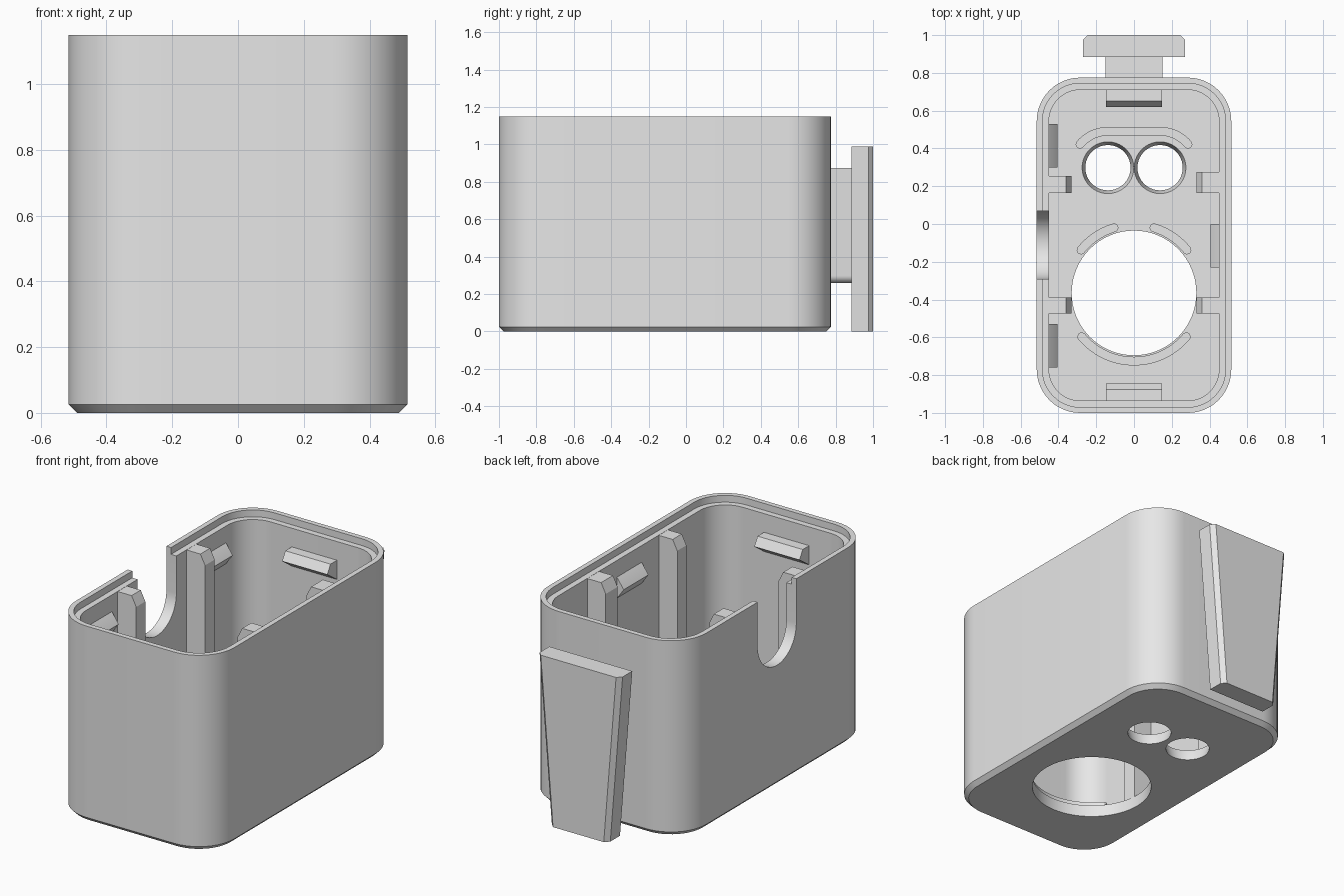
import bpy, bmesh, math
from mathutils import Vector

if "Cube" in bpy.data.objects:
    bpy.data.objects.remove(bpy.data.objects["Cube"])

grey = bpy.data.materials.new("plain_grey")
grey.diffuse_color = (0.8, 0.8, 0.8, 1)
grey.use_nodes = True
grey.node_tree.nodes["Principled BSDF"].inputs["Base Color"].default_value = grey.diffuse_color

CY, HX, HY, R = -0.1125, 0.515, 0.8875, 0.23   # case centre, half sizes, corner radius
TOP, LEDGE, FLOOR, WALL = 1.15, 1.11, 0.07, 0.065


def make(name, rings, smooth=True):
    """Loft closed rings of points and cap both ends."""
    bm = bmesh.new()
    loops = [[bm.verts.new(p) for p in ring] for ring in rings]
    n = len(loops[0])
    for a, b in zip(loops, loops[1:]):
        for i in range(n):
            j = (i + 1) % n
            bm.faces.new((a[i], a[j], b[j], b[i]))
    bm.faces.new(loops[0][::-1])
    bm.faces.new(loops[-1])
    bmesh.ops.recalc_face_normals(bm, faces=bm.faces)
    me = bpy.data.meshes.new(name)
    bm.to_mesh(me)
    bm.free()
    me.materials.append(grey)
    ob = bpy.data.objects.new(name, me)
    bpy.context.collection.objects.link(ob)
    if smooth:
        shade(ob)
    return ob


def shade(ob):
    bpy.ops.object.select_all(action='DESELECT')
    ob.select_set(True)
    bpy.context.view_layer.objects.active = ob
    bpy.ops.object.shade_smooth_by_angle(angle=math.radians(20))


def prism(name, pts, axis, lo, hi):
    """Extrude a 2D outline along one axis."""
    place = {'x': lambda u, v, t: (t, u, v),
             'y': lambda u, v, t: (u, t, v),
             'z': lambda u, v, t: (u, v, t)}[axis]
    return make(name, [[place(u, v, t) for u, v in pts] for t in (lo, hi)])


def arc(cx, cy, r, a0, a1, n=16):
    return [(cx + r * math.cos(math.radians(a0 + (a1 - a0) * i / n)),
             cy + r * math.sin(math.radians(a0 + (a1 - a0) * i / n))) for i in range(n + 1)]


def rounded(inset, z):
    x, y, r = HX - R, HY - R, R - inset
    pts = []
    for sx, sy, a in ((1, 1, 0), (-1, 1, 90), (-1, -1, 180), (1, -1, 270)):
        pts += arc(sx * x, CY + sy * y, r, a, a + 90, 12)
    return [(u, v, z) for u, v in pts]


def circle(cx, cy, r, z, n=64):
    return [(u, v, z) for u, v in arc(cx, cy, r, 0, 360, n)[:-1]]


def cut(ob, cutter):
    mod = ob.modifiers.new("cut", 'BOOLEAN')
    mod.operation, mod.solver, mod.object = 'DIFFERENCE', 'EXACT', cutter
    cutter.hide_render = True
    bpy.context.view_layer.objects.active = ob
    bpy.ops.object.modifier_apply(modifier=mod.name)
    bpy.data.objects.remove(cutter)


# Open case with chamfered base and stepped rim
case = make("case", [rounded(0.025, 0), rounded(0, 0.025), rounded(0, TOP),
                     rounded(0.03, TOP), rounded(0.03, LEDGE),
                     rounded(WALL, LEDGE), rounded(WALL, FLOOR)], False)

# Floor openings: one large, two small flared
cut(case, make("large_hole", [circle(0, -0.365, 0.33, z) for z in (-0.1, 0.2)], False))
for s in (-1, 1):
    cut(case, make("small_hole", [circle(s * 0.138, 0.298, r, z, 40) for r, z in
                                  ((0.12, -0.1), (0.12, 0.01), (0.137, FLOOR), (0.137, 0.2))], False))

# U-shaped cable slot in the left wall
slot = arc(-0.11, 0.89, 0.18, 180, 360, 24) + [(0.07, 1.3), (-0.29, 1.3)]
cut(case, prism("slot_cutter", slot, 'x', -0.6, -0.42))
shade(case)


# Low curved ribs on the floor
def rib(name, path, w=0.023):
    p = [Vector(q) for q in path]
    left, right = [], []
    for i, q in enumerate(p):
        d = (p[min(i + 1, len(p) - 1)] - p[max(i - 1, 0)]).normalized()
        nrm = Vector((-d.y, d.x)) * w
        left.append(q + nrm)
        right.append(q - nrm)

    def cap(c, start):
        a = math.degrees(math.atan2(start.y - c.y, start.x - c.x))
        return [Vector(q) for q in arc(c.x, c.y, w, a, a - 180, 8)[1:-1]]
    outline = left + cap(p[-1], left[-1]) + right[::-1] + cap(p[0], right[0])
    prism(name, [tuple(q) for q in outline], 'z', FLOOR - 0.005, FLOOR + 0.025)


rib("large_rib_front", arc(0, -0.365, 0.361, -140, -40, 28))
rib("large_rib_left", arc(0, -0.365, 0.361, 141, 107))
rib("large_rib_right", arc(0, -0.365, 0.361, 73, 39))
rib("small_rib", arc(-0.138, 0.298, 0.193, 140, 90, 10) + arc(0.138, 0.298, 0.193, 90, 40, 10))

# Corner posts with chamfered tops
for s in (-1, 1):
    for name, y0, y1 in (("front_post", -0.475, -0.39),
                         ("back_post", 0.165, 0.255 if s < 0 else 0.275)):
        pts = [(s * 0.46, FLOOR - 0.01), (s * 0.33, FLOOR - 0.01), (s * 0.33, 1.05),
               (s * 0.36, LEDGE - 0.001), (s * 0.46, LEDGE - 0.001)]
        prism(name, pts, 'y', y0, y1)

# Snap catches on the end walls
for name, wall, s in (("back_catch", 0.72, -1), ("front_catch", -0.945, 1)):
    pts = [(wall, 1.0), (wall + s * 0.07, 1.0), (wall + s * 0.10, 0.95), (wall, 0.88)]
    prism(name, pts, 'x', -0.147, 0.147)

# Snap catches on the side walls
for name, s, y0, y1 in (("left_catch_back", -1, 0.30, 0.53),
                        ("left_catch_front", -1, -0.76, -0.53),
                        ("right_catch", 1, -0.23, 0.0)):
    pts = [(s * 0.46, 1.02), (s * 0.448, 1.01), (s * 0.405, 0.95), (s * 0.448, 0.89), (s * 0.46, 0.88)]
    prism(name, pts, 'y', y0, y1)

# Clip neck, tapering to a rounded lower edge
neck = [(0.15, 0.875), (-0.15, 0.875)] + arc(-0.07, 0.30, 0.04, 180, 270, 8) \
    + arc(0.07, 0.30, 0.04, 270, 360, 8)
prism("clip_neck", neck, 'y', 0.76, 0.89)


# Tapered clip plate with bevelled outer edges
def plate_ring(h, z):
    return [(-h, 0.885, z), (h, 0.885, z), (h, 0.975, z), (h - 0.025, 1.0, z),
            (-h + 0.025, 1.0, z), (-h, 0.975, z)]


make("clip_plate", [plate_ring(0.19, 0), plate_ring(0.27, 0.99)], False)
